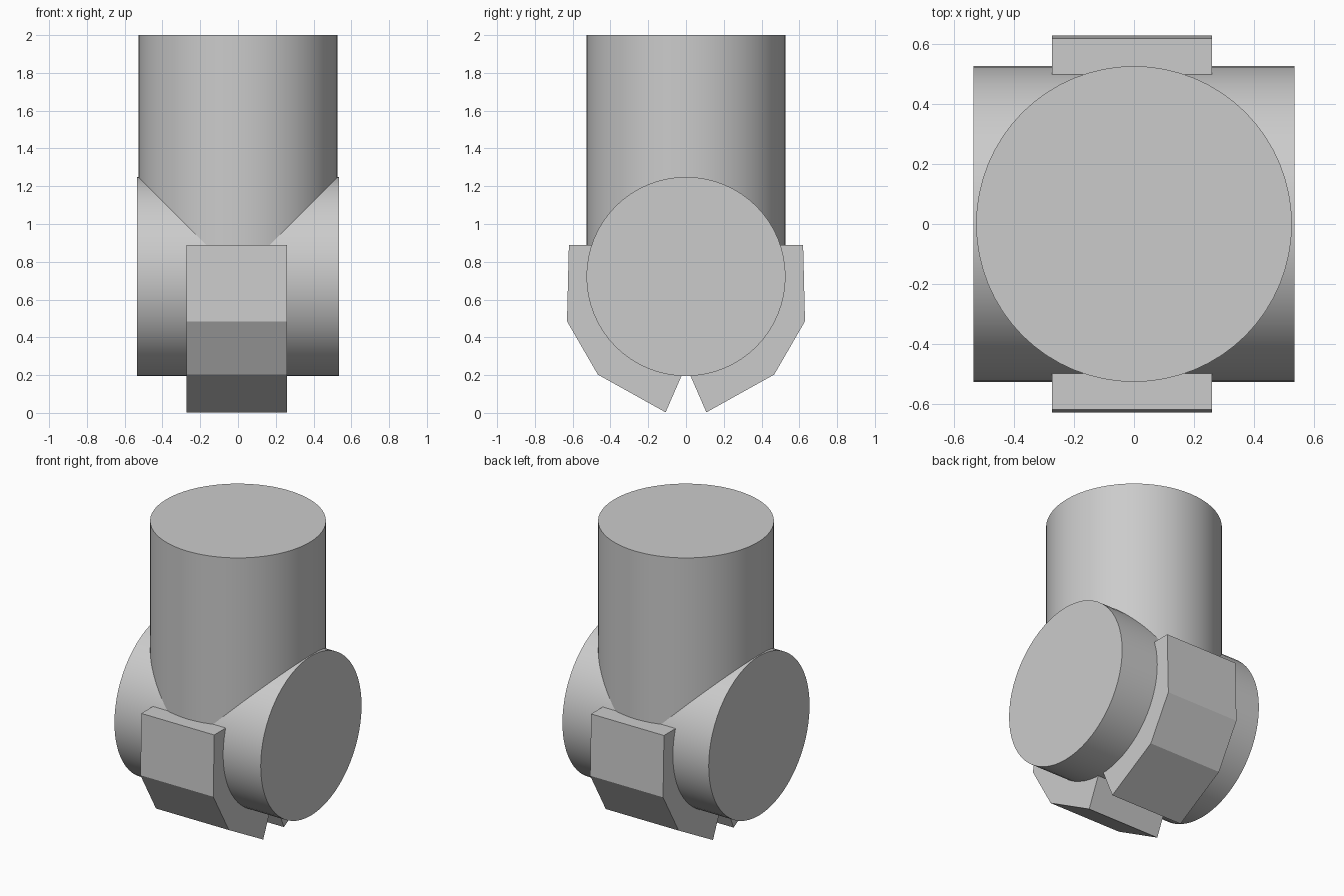
import bpy, math

if "Cube" in bpy.data.objects:
    bpy.data.objects.remove(bpy.data.objects["Cube"])

R, CZ = 0.527, 0.722


def pipe(name, depth, loc, rot=(0, 0, 0)):
    bpy.ops.mesh.primitive_cylinder_add(vertices=64, radius=R, depth=depth,
                                        location=loc, rotation=rot)
    ob = bpy.context.object
    ob.name = name
    bpy.ops.object.shade_smooth_by_angle(angle=math.radians(30))
    return ob


def extrude_x(name, profile, x0, x1):
    n = len(profile)
    verts = [(x, y, z) for x in (x0, x1) for y, z in profile]
    faces = [tuple(range(n))[::-1], tuple(range(n, 2 * n))]
    faces += [(i, (i + 1) % n, n + (i + 1) % n, n + i) for i in range(n)]
    if sum(a[0] * b[1] - b[0] * a[1]
           for a, b in zip(profile, profile[1:] + profile[:1])) < 0:
        faces = [f[::-1] for f in faces]
    me = bpy.data.meshes.new(name)
    me.from_pydata(verts, [], faces)
    ob = bpy.data.objects.new(name, me)
    bpy.context.collection.objects.link(ob)
    return ob


# Upright post and the horizontal barrel it meets
pipe("upright_post", 2 - 0.75, (0, 0, (2 + 0.75) / 2))
pipe("cross_barrel", 1.07, (0, 0, CZ), (0, math.pi / 2, 0))

# Faceted clamp jaws hugging the barrel, inner arc just under its surface
outer = [(0.49, 0.89), (0.62, 0.89), (0.63, 0.485), (0.467, 0.203),
         (0.108, 0.003), (0.022, 0.2)]
start, end = math.radians(-87.5), math.radians(20)
arc = [(0.512 * math.cos(start + (end - start) * i / 16),
        CZ + 0.512 * math.sin(start + (end - start) * i / 16))
       for i in range(17)]
right = outer + arc
for name, s in (("front_jaw", -1), ("back_jaw", 1)):
    extrude_x(name, [(s * y, max(z, 0)) for y, z in right], -0.273, 0.26)
